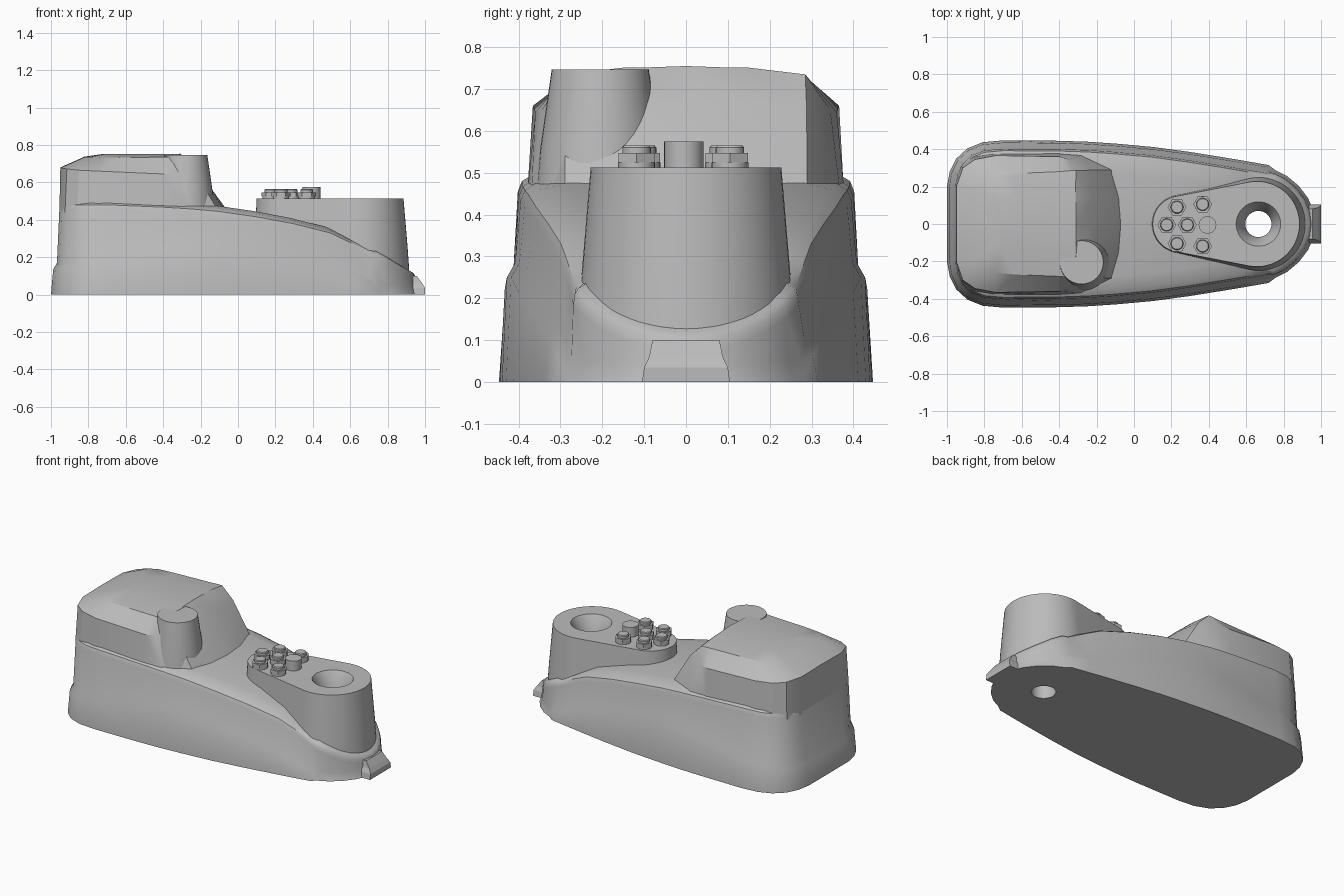
import bpy, bmesh, math
from mathutils import Vector

cube = bpy.data.objects.get("Cube")
if cube:
    bpy.data.objects.remove(cube, do_unlink=True)

grey = bpy.data.materials.new("plain grey")
grey.use_nodes = True
grey.diffuse_color = (0.5, 0.5, 0.5, 1)
grey.node_tree.nodes["Principled BSDF"].inputs["Base Color"].default_value = (0.5, 0.5, 0.5, 1)


def finish(name, bm):
    bmesh.ops.recalc_face_normals(bm, faces=bm.faces)
    mesh = bpy.data.meshes.new(name)
    bm.to_mesh(mesh)
    bm.free()
    mesh.materials.append(grey)
    ob = bpy.data.objects.new(name, mesh)
    bpy.context.collection.objects.link(ob)
    return ob


def activate(ob):
    bpy.ops.object.select_all(action='DESELECT')
    ob.select_set(True)
    bpy.context.view_layer.objects.active = ob


def smooth(ob, angle=30):
    activate(ob)
    bpy.ops.object.shade_smooth_by_angle(angle=math.radians(angle))


def interp(table, x):
    for (x0, v0), (x1, v1) in zip(table, table[1:]):
        if x <= x1:
            return v0 + (v1 - v0) * max(0, (x - x0) / (x1 - x0))
    return table[-1][1]


def loft(name, half_rings):
    """Join half outlines (rear centre to front centre), mirrored across y = 0."""
    bm = bmesh.new()
    rings, n = [], len(half_rings[0])
    for half in half_rings:
        pts = list(half) + [(x, -y, z) for x, y, z in half[-2:0:-1]]
        rings.append([bm.verts.new(p) for p in pts])
    m = len(rings[0])
    for a, b in zip(rings, rings[1:]):
        for i in range(m):
            j = (i + 1) % m
            bm.faces.new((a[i], a[j], b[j], b[i]))
    for ring in (rings[0], rings[-1]):
        for i in range(n - 1):
            quad = [ring[i], ring[i + 1], ring[-i - 1], ring[-i % m]]
            bm.faces.new(list(dict.fromkeys(quad)))
    return finish(name, bm)


def lathe(name, profile, x, y, sides=40):
    """Stack of (radius, z) rings around a vertical axis."""
    bm = bmesh.new()
    rings = []
    for r, z in profile:
        angles = [2 * math.pi * k / sides for k in range(sides)]
        rings.append([bm.verts.new((x + r * math.cos(a), y + r * math.sin(a), z)) for a in angles])
    for a, b in zip(rings, rings[1:]):
        for i in range(sides):
            j = (i + 1) % sides
            bm.faces.new((a[i], a[j], b[j], b[i]))
    bm.faces.new(rings[0])
    bm.faces.new(rings[-1])
    return finish(name, bm)


# Main body: offset outlines following a skirt line and a shoulder line
outline = [(-1, 0), (-1, .2), (-.985, .28), (-.95, .35), (-.89, .405), (-.81, .437),
           (-.7, .447), (-.4, .445), (-.25, .44), (-.1, .43), (.1, .412), (.3, .385),
           (.5, .353), (.6, .336), (.72, .315), (.76, .285), (.82, .255), (.88, .205),
           (.93, .14), (.96, .07), (.97, 0)]
skirt = [(-1, .135), (-.6, .19), (-.25, .25), (-.1, .25), (.3, .18), (.6, .1),
         (.72, .06), (.76, .015), (.97, .01)]
shoulder = [(-1, .49), (-.6, .49), (-.2, .465), (0, .445), (.3, .39), (.5, .34),
            (.65, .27), (.8, .2), (.9, .145), (.97, .11)]


def offset_ring(amount, height):
    ring = []
    for i, (x, y) in enumerate(outline):
        before = outline[i - 1] if i else (x, -.2)
        after = outline[i + 1] if i + 1 < len(outline) else (x, -.07)
        t = Vector((after[0] - before[0], after[1] - before[1])).normalized()
        d = amount * (1 if x < .74 else .4)
        ny = 0 if y == 0 else t.x * d
        ring.append((x + t.y * d, y - ny, height(x)))
    return ring


body = loft("main_body", [
    offset_ring(0, lambda x: 0),
    offset_ring(.012, lambda x: interp(skirt, x)),
    offset_ring(.032, lambda x: interp(skirt, x) + .035),
    offset_ring(.045, lambda x: interp(shoulder, x) - .035),
    offset_ring(.055, lambda x: interp(shoulder, x) - .01),
    offset_ring(.08, lambda x: interp(shoulder, x) + .005),
    offset_ring(.15, lambda x: interp(shoulder, x) + .02)])

# Raised rear housing with chamfered shoulders and sloping front
base = [(-.955, 0), (-.955, .21), (-.925, .31), (-.86, .36), (-.75, .378), (-.4, .38),
        (-.27, .37), (-.1, .29), (-.06, .14), (-.05, 0)]
brow = [(-.95, 0, .68), (-.95, .2, .677), (-.915, .3, .672), (-.85, .345, .665),
        (-.74, .366, .66), (-.4, .36, .645), (-.345, .345, .65), (-.235, .288, .66),
        (-.22, .14, .665), (-.215, 0, .665)]
top = [(-.82, 0, .738), (-.82, .18, .735), (-.79, .23, .735), (-.74, .26, .733),
       (-.64, .27, .733), (-.4, .28, .735), (-.34, .285, .735), (-.31, .285, .735),
       (-.31, .14, .75), (-.31, 0, .755)]
crown = [(max(x, -.72), y * .5, .752) for x, y, z in top]
crown = [(x + .001 * i if x < -.7 else x - .004, y, z) for i, (x, y, z) in enumerate(crown)]
housing = loft("rear_housing", [[(x, y, .44) for x, y in base], brow, top, crown])
smooth(housing, 22)

# Round post at the housing's front corner
post = lathe("corner_post", [(.155, .44), (.143, .56), (.116, .747)], -.28, -.205)
smooth(post)


# Tapered teardrop pedestal
def teardrop(grow, z, steps=16):
    xr, rr, xf, rf = .25, .15 + grow * .6, .657, .228 + grow
    tilt = math.acos((rr - rf) / (xf - xr))
    pts = []
    for k in range(steps + 1):
        a = math.pi + (tilt - math.pi) * k / steps
        pts.append((xr + rr * math.cos(a), abs(rr * math.sin(a)), z))
    for k in range(steps + 1):
        a = tilt * (1 - k / steps)
        pts.append((xf + rf * math.cos(a), abs(rf * math.sin(a)), z))
    pts[0] = (pts[0][0], 0, z)
    pts[-1] = (pts[-1][0], 0, z)
    return pts


pedestal = loft("pedestal", [teardrop(.034, .08), teardrop(.022, .25), teardrop(0, .513)])

# Countersunk hole through pedestal and body
cutter = lathe("hole_cutter", [(.07, -.1), (.07, .39), (.082, .43), (.1, .48), (.12, .515), (.12, .6)],
               .665, 0)
for ob in (body, pedestal):
    activate(ob)
    cut = ob.modifiers.new("hole", 'BOOLEAN')
    cut.operation = 'DIFFERENCE'
    cut.solver = 'EXACT'
    cut.object = cutter
    bpy.ops.object.modifier_apply(modifier=cut.name)
    smooth(ob, 35)
bpy.data.objects.remove(cutter, do_unlink=True)

# Small nose tab at the tip
loft("nose_tab", [[(.88, 0, z), (.88, w, z), (x, w, z), (x, 0, z)]
                  for x, w, z in ((1, .105, 0), (1, .1, .035), (.985, .088, .06), (.955, .08, .1))])

# Bolts: washer, hex head and round tip
spots = [(.175, -.005), (.285, -.005), (.23, .09), (.23, -.105), (.367, .105), (.367, -.118)]
for i, (x, y) in enumerate(spots):
    smooth(lathe(f"bolt_washer_{i}", [(.044, .505), (.044, .524)], x, y, 24))
    lathe(f"bolt_head_{i}", [(.05, .524), (.05, .547)], x, y, 6)
    smooth(lathe(f"bolt_tip_{i}", [(.034, .54), (.034, .56), (.03, .565)], x, y, 24))
smooth(lathe("plain_stud", [(.047, .505), (.047, .575)], .393, -.005, 32))
